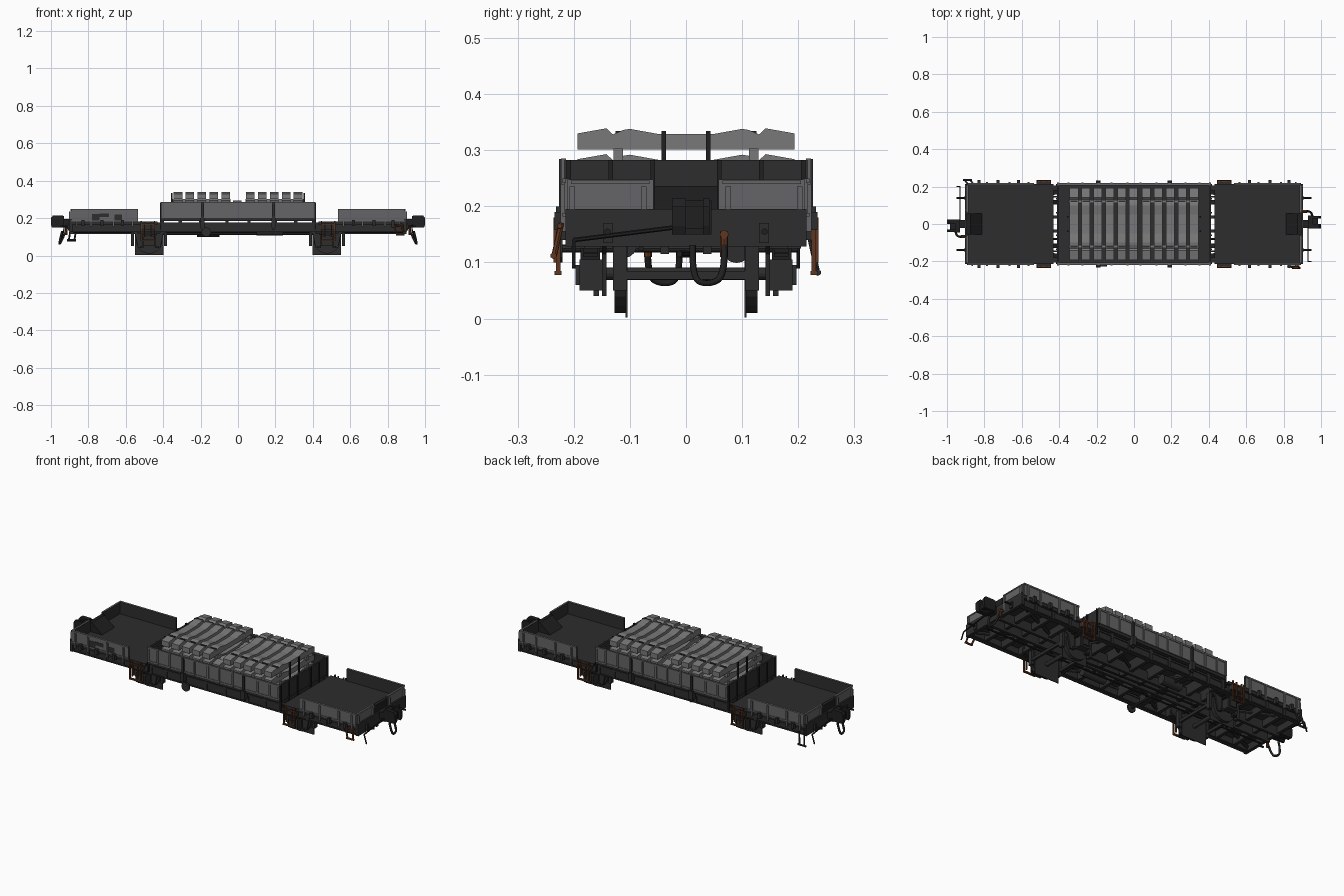
import bpy, bmesh, math
from mathutils import Matrix, Vector

if "Cube" in bpy.data.objects:
    bpy.data.objects.remove(bpy.data.objects["Cube"])


def material(name, r, g, b):
    m = bpy.data.materials.new(name)
    m.diffuse_color = (r, g, b, 1)
    m.use_nodes = True
    m.node_tree.nodes["Principled BSDF"].inputs["Base Color"].default_value = m.diffuse_color
    return m


DARK = material("dark_iron", .026, .026, .027)
BLACK = material("black_steel", .014, .014, .015)
DECK = material("deck_boards", .026, .026, .027)
BOARD = material("grey_side_boards", .13, .13, .135)
CONCRETE = material("concrete", .19, .19, .195)
RUST = material("rusty_brown", .115, .037, .014)

X, Y, XY = ((1, 1), (-1, 1)), ((1, 1), (1, -1)), ((1, 1), (-1, 1), (1, -1), (-1, -1))
ONE = ((1, 1),)


def finish(name, bm, *mats):
    bmesh.ops.recalc_face_normals(bm, faces=bm.faces)
    me = bpy.data.meshes.new(name)
    bm.to_mesh(me)
    bm.free()
    for m in mats:
        me.materials.append(m)
    ob = bpy.data.objects.new(name, me)
    bpy.context.collection.objects.link(ob)
    return ob


def boxes(name, mat, specs, signs=ONE):
    """Boxes (x0,x1,y0,y1,z0,z1), repeated for each pair of mirror signs."""
    bm = bmesh.new()
    for x0, x1, y0, y1, z0, z1 in specs:
        for sx, sy in signs:
            bmesh.ops.create_cube(bm, size=1, matrix=Matrix.Translation((sx*(x0+x1)/2, sy*(y0+y1)/2, (z0+z1)/2))
                                  @ Matrix.Diagonal((x1-x0, y1-y0, z1-z0, 1)))
    return finish(name, bm, mat)


def prism(name, mat, pts, axis, spans, signs=ONE):
    """Profile in the (x or y, z) plane extruded along the other axis for every span."""
    bm = bmesh.new()
    for a, b in spans:
        for sx, sy in signs:
            def put(u, z, w):
                x, y = (w, u) if axis == 'X' else (u, w)
                return bm.verts.new((sx*x, sy*y, z))
            v0 = [put(u, z, a) for u, z in pts]
            v1 = [put(u, z, b) for u, z in pts]
            bm.faces.new(v0)
            bm.faces.new(v1)
            for i in range(len(pts)):
                j = (i+1) % len(pts)
                bm.faces.new((v0[i], v0[j], v1[j], v1[i]))
    return finish(name, bm, mat)


def rods(name, mat, specs, signs=ONE, seg=12):
    """Cylinders (start, end, radius)."""
    bm = bmesh.new()
    for p, q, r in specs:
        for sx, sy in signs:
            a, b = (Vector((v[0]*sx, v[1]*sy, v[2])) for v in (p, q))
            rot = (b-a).to_track_quat('Z', 'Y').to_matrix().to_4x4()
            bmesh.ops.create_cone(bm, cap_ends=True, segments=seg, radius1=r, radius2=r, depth=(b-a).length,
                                  matrix=Matrix.Translation((a+b)/2) @ rot)
    return finish(name, bm, mat)


def tube(name, mat, pts, r, signs=ONE):
    cu = bpy.data.curves.new(name, 'CURVE')
    cu.dimensions, cu.bevel_depth, cu.bevel_resolution, cu.resolution_u = '3D', r, 1, 6
    for sx, sy in signs:
        sp = cu.splines.new('NURBS')
        sp.points.add(len(pts)-1)
        for p, (x, y, z) in zip(sp.points, pts):
            p.co = (x*sx, y*sy, z, 1)
        sp.use_endpoint_u, sp.order_u = True, 3
    cu.materials.append(mat)
    bpy.context.collection.objects.link(bpy.data.objects.new(name, cu))


def board(name, specs, signs):
    """Wall panels: grey outside and on the rim, dark on the inner side."""
    ob = boxes(name, BOARD, specs, signs)
    ob.data.materials.append(DARK)
    for f in ob.data.polygons:
        thin_y = max(ob.data.vertices[v].co.y for v in f.vertices) - min(ob.data.vertices[v].co.y for v in f.vertices) < .001
        inward = f.normal.y*f.center.y < -.05 if thin_y else f.normal.x*f.center.x < -.05
        f.material_index = 1 if inward or f.normal.z < -.5 else 0


# --- floors and underframe
boxes("end_deck", DECK, [(.43, .89, -.215, .215, .166, .182)], X)
boxes("middle_deck", DECK, [(-.41, .41, -.215, .215, .185, .203)])
boxes("side_sills", DARK, [(-.89, .89, .185, .2, .125, .176), (-.89, .89, .18, .205, .166, .176),
                           (-.89, .89, .18, .205, .125, .131)], Y)
boxes("centre_sills", DARK, [(-.9, .9, .03, .045, .115, .17)], Y)
boxes("cross_beams", DARK, [(x, x+.018, -.205, .205, .128, .186) for x in (.05, .19, .30, .395)], X)
boxes("end_cross_beams", DARK, [(x, x+.018, -.205, .205, .128, .168) for x in (.57, .68, .79)], X)
boxes("buffer_beam", DARK, [(.885, .903, -.215, .215, .128, .195)], X)
rods("diagonal_braces", DARK, [((.57, .04, .15), (.885, .185, .15), .009), ((.05, .04, .15), (.30, .185, .15), .008)], XY, 6)

# --- middle container walls with ribs and rails
board("middle_side_boards", [(-.41, .41, .207, .217, .2, .283)], Y)
boxes("middle_end_boards", DARK, [(.402, .412, -.217, .217, .195, .283)], X)
boxes("middle_side_rails", BOARD, [(-.412, .412, .215, .22, .275, .285), (-.412, .412, .215, .22, .2, .208)], Y)
boxes("middle_side_ribs", BOARD, [(x, x+.01, .214, .223, .2, .285) for x in (.03, .115, .27, .345, .402)], XY)
boxes("middle_stake_posts", DARK, [(.183, .197, .214, .226, .14, .284), (.178, .202, .205, .232, .15, .2)], XY)
boxes("middle_end_ribs", BLACK, [(.41, .418, y, y+.008, .14, .283) for y in (.055, .13, .205)], XY)
boxes("load_stop_stakes", BLACK, [(.35, .358, .036, .044, .2, .334)], XY)

# --- end deck walls
board("end_side_boards", [(.535, .888, .208, .217, .182, .25)], XY)
board("end_panels", [(.884, .894, .058, .212, .195, .248)], XY)
boxes("end_board_rims", BOARD, [(.535, .892, .214, .22, .242, .25), (.535, .892, .214, .22, .182, .188),
                                (.892, .897, .065, .205, .24, .246)], XY)
boxes("end_board_stanchions", BOARD, [(x, x+.01, .215, .224, .155, .24) for x in (.56, .66, .78, .86)]
      + [(.893, .903, .198, .208, .15, .235), (.893, .903, .07, .08, .15, .235)], XY)
boxes("board_hinges", DARK, [(x, x+.016, .212, .234, .158, .19) for x in (.61, .72, .82)]
      + [(.895, .91, .13, .148, .135, .17)], XY)
boxes("worn_patches", DARK, [(-.78, -.74, -.2185, -.216, .185, .222), (-.74, -.69, -.2185, -.216, .205, .225),
                             (-.66, -.62, -.2185, -.216, .185, .218)])
prism("coupler_housing", BLACK, [(.81, .18), (.895, .18), (.895, .236), (.875, .236)], 'Y', [(-.056, .056)], X)

# --- concrete sleepers, stacked in two layers
half = [(.05, .028), (.10, .037), (.112, .035), (.13, .027), (.142, .038), (.193, .029)]
outline = [(-.193, 0), (.193, 0)] + half[::-1] + [(-y, z) for y, z in half]
centres = [s*(.065+.064*i) for s in (-1, 1) for i in range(5)]
for label, base, xs in (("upper", .301, centres), ("lower", .255, centres+[-.005]), ("bottom", .208, centres+[-.005])):
    prism(label+"_sleepers", CONCRETE, [(y, base+z) for y, z in outline], 'X', [(x-.023, x+.023) for x in xs])
boxes("sleeper_spacers", CONCRETE, [(.04, .35, .112, .129, z, z+.021) for z in (.282, .236)], XY)
boxes("rail_fasteners", DARK, [(x-.018, x+.018, y-.006, y+.006, .322, .334) for x in centres for y in (-.12, .12)])

# --- wheelsets: square wheel plate, tread, axle, box and leaf spring
C = .475
boxes("wheel_plates", DARK, [(C-.077, C+.077, .104, .108, .002, .155)], XY)
rods("wheel_treads", DARK, [((C, .108, .08), (C, .127, .08), .07)], XY, 20)
rods("axles", DARK, [((C, -.16, .08), (C, .16, .08), .011)], X)
boxes("axle_boxes", DARK, [(C-.03, C+.03, .148, .19, .05, .105), (C-.02, C+.02, .188, .197, .06, .095),
                           (C-.05, C-.03, .155, .165, .04, .05), (C+.03, C+.05, .155, .165, .04, .05)], XY)
prism("axle_guards", DARK, [(C-.12, .17), (C-.11, .135), (C-.075, .115), (C-.06, .04), (C-.035, .04), (C-.035, .115),
                            (C+.035, .115), (C+.035, .04), (C+.06, .04), (C+.075, .115), (C+.11, .135), (C+.12, .17)],
      'Y', [(.142, .15)], XY)
boxes("leaf_springs", BLACK, [(C-.105+.022*i, C+.105-.022*i, .157, .183, .134-.008*i, .141-.008*i) for i in range(4)]
      + [(C-.016, C+.016, .153, .188, .1, .145)], XY)
boxes("spring_hangers", DARK, [(C+d-.01, C+d+.01, .152, .188, .125, .168) for d in (-.105, .105)], XY)
boxes("brake_shoes", DARK, [(C+d-.008, C+d+.008, .105, .13, .05, .14) for d in (-.088, .088)], XY)
boxes("brake_beams", DARK, [(C+d-.006, C+d+.006, -.12, .12, .07, .085) for d in (-.088, .088)], X)

# --- brown step frames and levers
boxes("step_frames", RUST, [(.444, .45, .224, .232, .078, .185), (.514, .52, .224, .232, .078, .185),
                            (.444, .52, .222, .234, .078, .085), (.444, .52, .224, .232, .165, .171),
                            (.462, .468, .228, .236, .1, .18), (.496, .502, .228, .236, .1, .18)], XY)
boxes("step_brackets", DARK, [(.445, .52, .2, .225, .14, .165)], XY)
rods("shunter_step", RUST, [((.83, -.222, .17), (.85, -.235, .112), .005), ((.875, -.222, .17), (.885, -.235, .112), .005),
                            ((.845, -.236, .112), (.89, -.236, .112), .006), ((.82, -.225, .155), (.885, -.225, .165), .005)], seg=6)
rods("corner_step", DARK, [((-.89, .215, .17), (-.905, .235, .08), .005), ((-.86, .215, .17), (-.875, .235, .08), .005),
                           ((-.865, .235, .082), (-.915, .235, .082), .006)], seg=6)

# --- brake gear beneath
rods("brake_cylinder", DARK, [((-.22, .09, .125), (-.1, .09, .125), .026), ((.1, -.11, .13), (.24, -.11, .13), .022)], seg=14)
rods("brake_rods", BLACK, [((-.4, .012, .115), (.4, -.012, .115), .006), ((-.88, -.08, .125), (.88, -.08, .125), .005)], seg=6)
rods("brake_shaft", DARK, [((-.17, -.22, .125), (-.17, .2, .125), .007)], seg=8)
rods("brake_handwheel", DARK, [((-.17, -.228, .125), (-.17, -.22, .125), .025)], seg=14)

# --- couplers, end irons and hoses
boxes("coupler_shanks", BLACK, [(.84, .95, -.022, .022, .155, .195)], X)
jaw = [(.935, .15), (.995, .15), (1.0, .165), (1.0, .2), (.99, .214), (.935, .214)]
prism("coupler_heads", BLACK, jaw, 'Y', [(-.025, .0), (.03, .042)], ((1, 1), (-1, -1)))
boxes("coupler_jaws", BLACK, [(.93, .955, -.025, .045, .15, .21), (.955, .985, -.005, .03, .16, .2)], ((1, 1), (-1, -1)))
rods("end_handles", BLACK, [((.89, y, .155), (.95, y, .155), .006) for y in (.14, -.14)]
     + [((.93, -.2, .14), (.93, .0, .165), .004), ((.93, -.2, .14), (.945, -.2, .09), .004)], ((1, 1), (-1, -1)), 6)
rods("hose_valves", RUST, [((.9, .068, .15), (.925, .068, .15), .008), ((.918, .068, .11), (.918, .068, .155), .007)],
     ((1, 1), (-1, -1)), 8)
tube("brake_hoses", BLACK, [(.92, .068, .13), (.945, .07, .075), (.955, .04, .06), (.955, .01, .07), (.94, .012, .13)],
     .006, ((1, 1), (-1, -1)))
